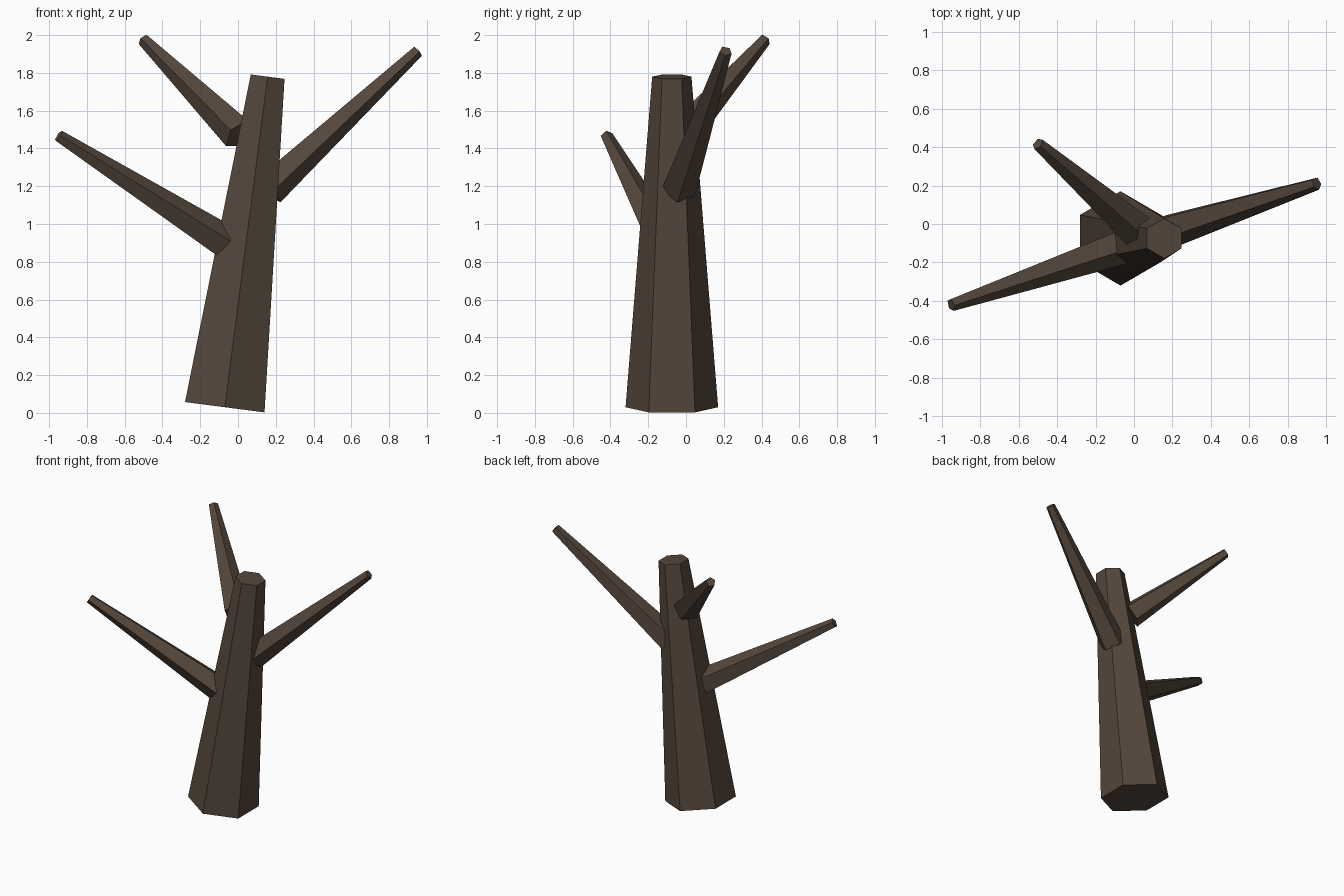
import bpy, bmesh, math
from mathutils import Vector

default = bpy.data.objects.get("Cube")
if default:
    bpy.data.objects.remove(default, do_unlink=True)

# Bark colour
bark = bpy.data.materials.new("dark brown bark")
bark.use_nodes = True
colour = (0.089, 0.062, 0.044, 1)
bark.diffuse_color = colour
bsdf = bark.node_tree.nodes["Principled BSDF"]
bsdf.inputs["Base Color"].default_value = colour
bsdf.inputs["Roughness"].default_value = 0.9


def limb(name, base, tip, r_base, r_tip, sides, turn):
    """Tapered prism; turn is the first corner's angle from straight down, towards the front."""
    base, tip = Vector(base), Vector(tip)
    axis = (tip - base).normalized()
    down = Vector((0, 0, -1))
    down = (down - axis * down.dot(axis)).normalized()
    side = axis.cross(down)
    if side.y > 0:
        side.negate()
    bm = bmesh.new()
    rings = []
    for centre, radius in ((base, r_base), (tip, r_tip)):
        ring = []
        for i in range(sides):
            a = math.radians(turn) + math.tau * i / sides
            ring.append(bm.verts.new(centre + radius * (math.cos(a) * down + math.sin(a) * side)))
        rings.append(ring)
    low, high = rings
    bm.faces.new(low)
    bm.faces.new(high)
    for i in range(sides):
        j = (i + 1) % sides
        bm.faces.new((low[i], low[j], high[j], high[i]))
    bmesh.ops.recalc_face_normals(bm, faces=bm.faces)
    mesh = bpy.data.meshes.new(name)
    bm.to_mesh(mesh)
    bm.free()
    mesh.materials.append(bark)
    obj = bpy.data.objects.new(name, mesh)
    bpy.context.collection.objects.link(obj)
    return obj


# Leaning six-sided trunk
limb("trunk", (-0.07, -0.075, 0.03), (0.157, -0.075, 1.78), 0.245, 0.104, 6, 90)

# Bare five-sided branches
for name, base, tip, turn in (
    ("right_branch", (-0.075, -0.12, 0.905), (-0.95, -0.42, 1.465), 22),
    ("left_branch", (0.16, -0.04, 1.184), (0.95, 0.21, 1.915), 15),
    ("back_branch", (0.008, -0.026, 1.474), (-0.5, 0.417, 1.975), 36),
):
    limb(name, base, tip, 0.095, 0.034, 5, turn)
